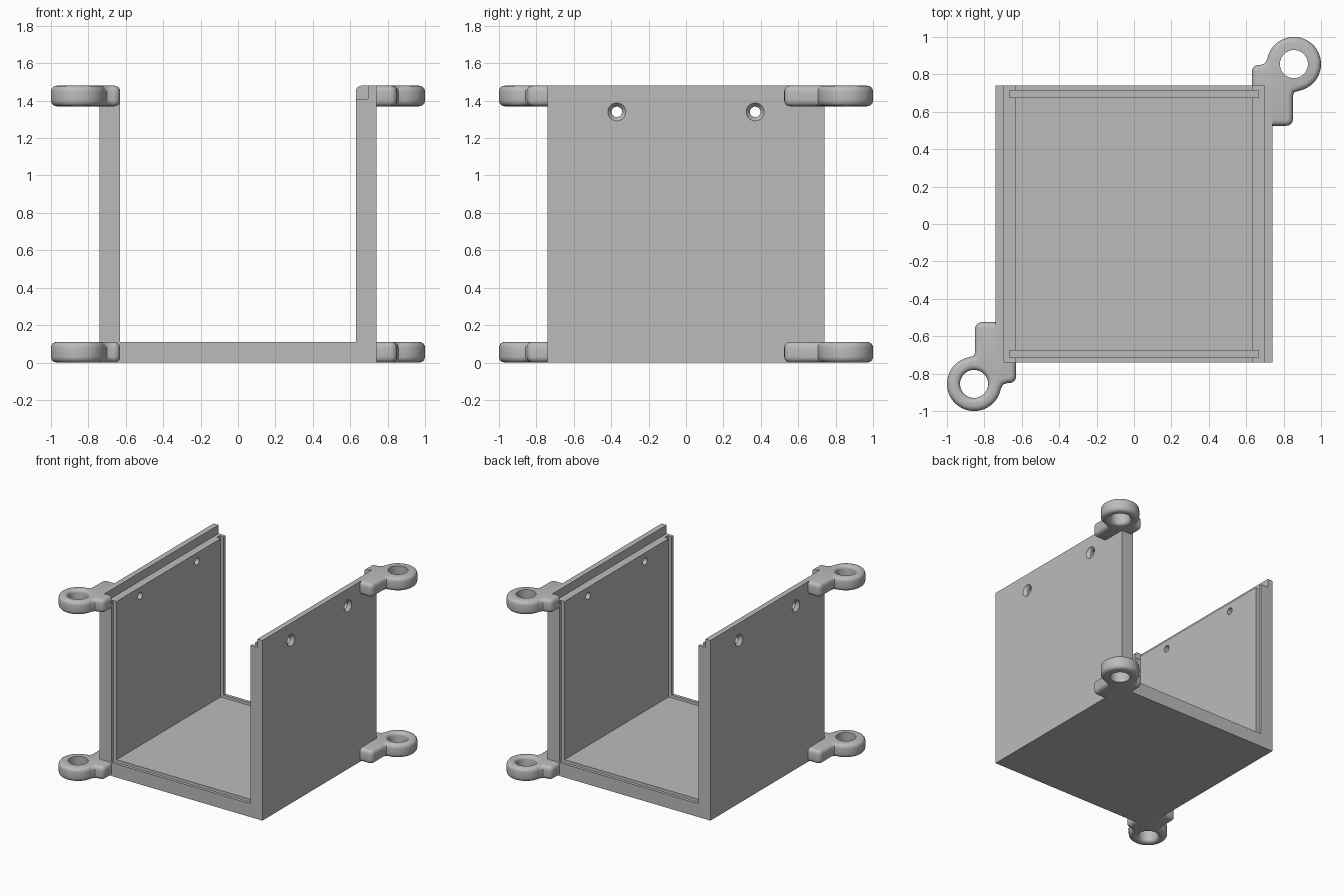
import bpy, bmesh
from math import sin, cos, pi, radians
from mathutils import Matrix

if "Cube" in bpy.data.objects:
    bpy.data.objects.remove(bpy.data.objects["Cube"])

grey = bpy.data.materials.new("plain grey")
grey.use_nodes = True
grey.diffuse_color = (0.5, 0.5, 0.5, 1)
grey.node_tree.nodes["Principled BSDF"].inputs["Base Color"].default_value = (0.5, 0.5, 0.5, 1)

HALF, TOP, WALL = 0.74, 1.48, 0.11
INNER, LIP, LEDGE = HALF - WALL, 0.695, 1.41


def finish(bm, name):
    bmesh.ops.recalc_face_normals(bm, faces=bm.faces)
    mesh = bpy.data.meshes.new(name)
    bm.to_mesh(mesh)
    bm.free()
    mesh.materials.append(grey)
    obj = bpy.data.objects.new(name, mesh)
    bpy.context.collection.objects.link(obj)
    return obj


def prism(points, depth):
    """Extrude a closed outline of 3D points along a vector."""
    bm = bmesh.new()
    face = bm.faces.new([bm.verts.new(p) for p in points])
    out = bmesh.ops.extrude_face_region(bm, geom=[face])
    moved = [g for g in out["geom"] if isinstance(g, bmesh.types.BMVert)]
    bmesh.ops.translate(bm, verts=moved, vec=depth)
    return bm


def lathe(profile, matrix, name, steps=40):
    """Solid of revolution about z from (radius, height) pairs, used as a cutter."""
    bm = bmesh.new()
    rings = [[bm.verts.new((r * cos(2 * pi * i / steps), r * sin(2 * pi * i / steps), h))
              for i in range(steps)] for r, h in profile]
    for a, b in zip(rings, rings[1:]):
        for i in range(steps):
            j = (i + 1) % steps
            bm.faces.new((a[i], a[j], b[j], b[i]))
    bm.faces.new(rings[0])
    bm.faces.new(rings[-1])
    bm.transform(matrix)
    return finish(bm, name)


def cut(obj, cutter):
    cutter.hide_render = True
    mod = obj.modifiers.new("cut", 'BOOLEAN')
    mod.operation, mod.solver, mod.object = 'DIFFERENCE', 'EXACT', cutter
    bpy.context.view_layer.objects.active = obj
    bpy.ops.object.modifier_apply(modifier=mod.name)
    bpy.data.objects.remove(cutter)


def smooth(obj):
    bpy.ops.object.select_all(action='DESELECT')
    obj.select_set(True)
    bpy.context.view_layer.objects.active = obj
    bpy.ops.object.shade_smooth_by_angle(angle=radians(35))


# U-shaped enclosure with a stepped lip along both wall tops
half = [(HALF, 0), (HALF, TOP), (LIP, TOP), (LIP, LEDGE), (INNER, LEDGE), (INNER, WALL)]
outline = half + [(-x, z) for x, z in reversed(half)]
body = finish(prism([(x, -HALF, z) for x, z in outline], (0, 2 * HALF, 0)), "enclosure")

# Panel grooves across the floor and up the walls
for s in (-1, 1):
    bm = bmesh.new()
    bmesh.ops.create_cube(bm, size=1, matrix=Matrix.Translation((0, s * 0.695, 0.84))
                          @ Matrix.Diagonal((1.33, 0.038, 1.52, 1)))
    cut(body, finish(bm, "groove_cutter"))

# Countersunk screw holes through both walls
sink = [(0.028, 0.55), (0.028, 0.715), (0.048, HALF), (0.048, 0.8)]
for s in (-1, 1):
    for y in (-0.37, 0.37):
        place = Matrix.Translation((0, y, 1.34)) @ Matrix.Rotation(s * pi / 2, 4, 'Y')
        cut(body, lathe(sink, place, "screw_cutter"))
smooth(body)


# Mounting lugs wrapped round two opposite corners
def corner(cx, cy, r, start):
    return [(cx + r * cos(start + t * pi / 8), cy + r * sin(start + t * pi / 8)) for t in range(5)]


def lug(name, s, z0, z1, round_top):
    c, ring, bore, edge, end = 0.855, 0.145, 0.075, 0.03, 0.85
    pts = [(HALF, HALF), (HALF, 0.525)]
    pts += corner(end - 0.035, 0.56, 0.035, -pi / 2)
    pts += [(end, 0.685), (0.857, 0.705)]
    for i in range(41):
        a = radians(-78 + 248 * i / 40)
        pts.append((c + ring * cos(a), c + ring * sin(a)))
    pts += [(0.70, 0.859), (0.675, end)]
    pts += corner(INNER + 0.035, end - 0.035, 0.035, pi / 2)
    pts += [(INNER, HALF)]
    bm = prism([(x, y, z0) for x, y in pts], (0, 0, z1 - z0))

    # Round the outline edges, leaving those lying against the walls sharp
    def on_wall(e):
        a, b = (v.co for v in e.verts)
        return any(abs(a[k] - HALF) < 1e-4 and abs(b[k] - HALF) < 1e-4
                   and max(a[1 - k], b[1 - k]) < HALF + 1e-4 for k in (0, 1))
    edges = [e for e in bm.edges
             if abs(e.verts[0].co.z - e.verts[1].co.z) < 1e-5 and not on_wall(e)]
    bmesh.ops.bevel(bm, geom=edges, offset=edge, segments=4, profile=0.5, affect='EDGES')
    bm.transform(Matrix.Rotation(0 if s > 0 else pi, 4, 'Z'))
    obj = finish(bm, name)

    # Bore with one rounded rim
    r, h = 0.025, z1 - z0
    profile = [(bore, -0.1), (bore, h - r)]
    profile += [(bore + r - r * cos(t * pi / 8), h - r + r * sin(t * pi / 8)) for t in range(1, 5)]
    profile += [(bore + r, h + 0.05)]
    place = Matrix.Translation((s * c, s * c, z0))
    if not round_top:
        place = Matrix.Translation((s * c, s * c, z1)) @ Matrix.Rotation(pi, 4, 'X')
    cut(obj, lathe(profile, place, "bore_cutter"))
    smooth(obj)


lug("back_left_lower_lug", 1, 0, WALL, True)
lug("back_left_upper_lug", 1, TOP - WALL, TOP, False)
lug("front_right_lower_lug", -1, 0, WALL, False)
lug("front_right_upper_lug", -1, TOP - WALL, TOP, True)
